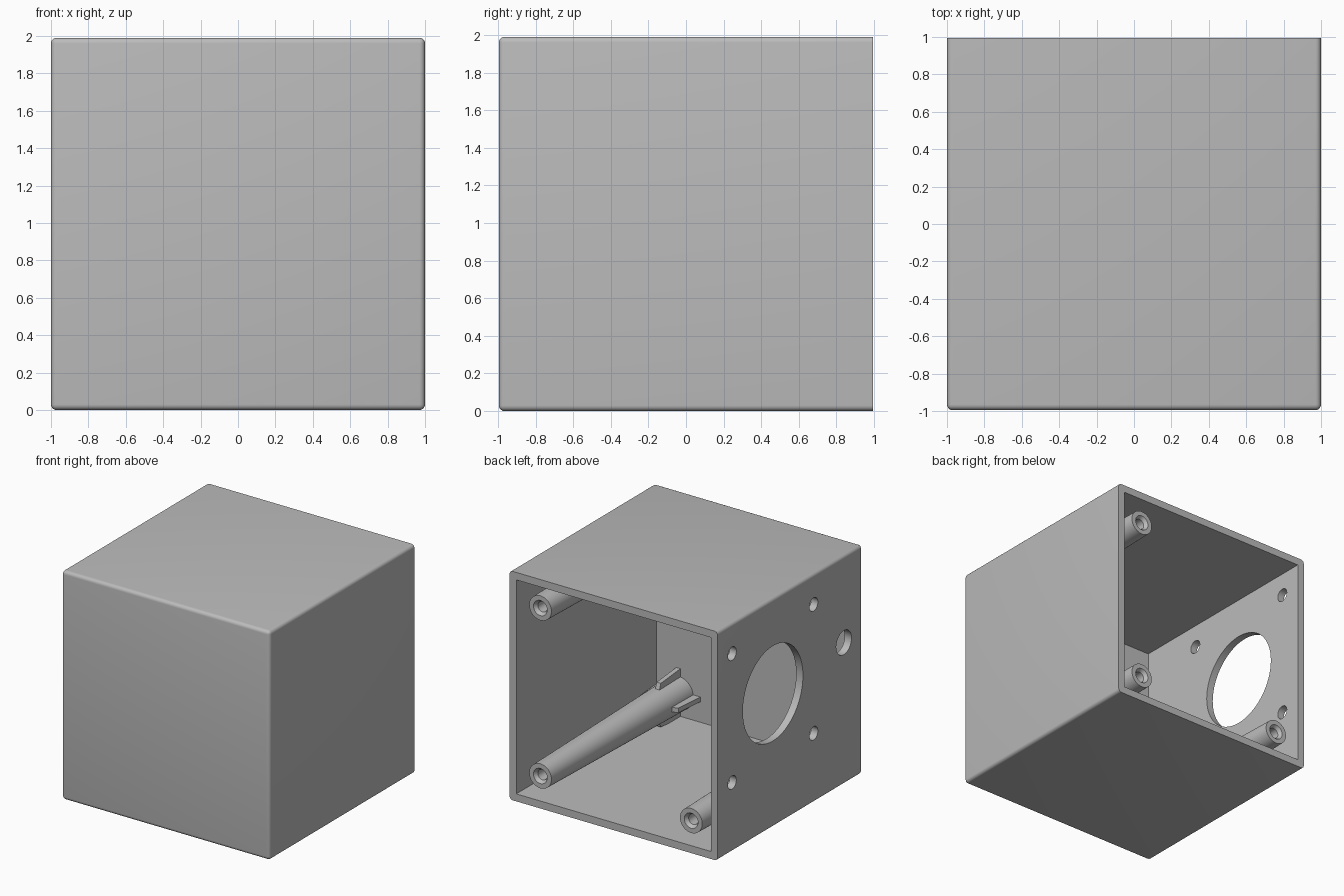
import bpy, bmesh
from math import pi, cos, sin
from mathutils import Matrix, Vector

old = bpy.data.objects.get("Cube")
if old:
    bpy.data.objects.remove(old, do_unlink=True)

W, H, D = 2.0, 1.99, 1.99      # outer width, height, depth
WALL = 0.065
FRONT = -D / 2 + WALL          # inner face of the front panel

grey = bpy.data.materials.new("plain grey")
grey.use_nodes = True
colour = (0.5, 0.5, 0.5, 1)
grey.diffuse_color = colour
grey.node_tree.nodes["Principled BSDF"].inputs["Base Color"].default_value = colour


def make(name, bm):
    bmesh.ops.recalc_face_normals(bm, faces=bm.faces)
    mesh = bpy.data.meshes.new(name)
    bm.to_mesh(mesh)
    bm.free()
    mesh.materials.append(grey)
    ob = bpy.data.objects.new(name, mesh)
    bpy.context.collection.objects.link(ob)
    return ob


def box(bm, lo, hi):
    lo, hi = Vector(lo), Vector(hi)
    size = hi - lo
    mat = Matrix.Translation((lo + hi) / 2) @ Matrix.Diagonal((*size, 1))
    bmesh.ops.create_cube(bm, size=1, matrix=mat)


def smooth(ob):
    bpy.ops.object.select_all(action="DESELECT")
    ob.select_set(True)
    bpy.context.view_layer.objects.active = ob
    bpy.ops.object.shade_smooth_by_angle(angle=pi / 6)


def cut(ob, cutter):
    cutter.hide_render = True
    mod = ob.modifiers.new("cut", "BOOLEAN")
    mod.operation = "DIFFERENCE"
    mod.solver = "EXACT"
    mod.object = cutter
    bpy.context.view_layer.objects.active = ob
    bpy.ops.object.modifier_apply(modifier=mod.name)
    bpy.data.objects.remove(cutter, do_unlink=True)


# Housing: rounded everywhere except around the open back
bm = bmesh.new()
box(bm, (-W / 2, -D / 2, 0), (W / 2, D / 2, H))
edges = [e for e in bm.edges if any(v.co.y < 0 for v in e.verts)]
bmesh.ops.bevel(bm, geom=edges, offset=0.03, segments=5, profile=0.5, affect="EDGES")
housing = make("housing", bm)

# Cavity
bm = bmesh.new()
box(bm, (-W / 2 + WALL, FRONT, WALL), (W / 2 - WALL, D, H - WALL))
cut(housing, make("cavity_cutter", bm))

# Side wall openings: large round window, four screw holes, cable hole
cy, cz, pitch = 0.235, 1.165, 0.56
holes = [(cy, cz, 0.413), (-0.74, 1.235, 0.105)]
holes += [(cy + a * pitch, cz + b * pitch, 0.058) for a in (-1, 1) for b in (-1, 1)]
bm = bmesh.new()
for y, z, r in holes:
    mat = Matrix.Translation((-W / 2, y, z)) @ Matrix.Rotation(pi / 2, 4, "Y")
    bmesh.ops.create_cone(bm, cap_ends=True, segments=64, radius1=r, radius2=r,
                          depth=0.3, matrix=mat)
cut(housing, make("hole_cutter", bm))
smooth(housing)


# Screw post: tapered lathe with a chamfered blind bore
def post(name, x, z):
    end = D / 2 - 0.03
    profile = [(0.145, FRONT - 0.01), (0.107, end), (0.066, end),
               (0.045, end - 0.03), (0.045, end - 0.4)]
    n = 40
    bm = bmesh.new()
    rings = [[bm.verts.new((x + r * cos(2 * pi * i / n), y, z + r * sin(2 * pi * i / n)))
              for i in range(n)] for r, y in profile]
    for a, b in zip(rings, rings[1:]):
        for i in range(n):
            j = (i + 1) % n
            bm.faces.new((a[i], a[j], b[j], b[i]))
    bm.faces.new(rings[0])
    bm.faces.new(rings[-1])
    smooth(make(name, bm))


# Four ribs around the foot of a post
def ribs(name, x, z):
    bm = bmesh.new()
    t = 0.02
    side = [(0.1, FRONT - 0.01), (0.215, FRONT - 0.01), (0.19, FRONT + 0.27), (0.1, FRONT + 0.3)]
    for k in range(4):
        mat = Matrix.Translation((x, 0, z)) @ Matrix.Rotation(k * pi / 2, 4, "Y")
        a, b = [[bm.verts.new(mat @ Vector((r, y, s))) for r, y in side] for s in (-t, t)]
        bm.faces.new(a)
        bm.faces.new(b)
        for i in range(4):
            j = (i + 1) % 4
            bm.faces.new((a[i], a[j], b[j], b[i]))
    make(name, bm)


PX, PZ = 0.725, 0.73
for place, sx, sz in (("upper_left", 1, 1), ("lower_left", 1, -1), ("lower_right", -1, -1)):
    post(place + "_screw_post", sx * PX, H / 2 + sz * PZ)
    ribs(place + "_post_ribs", sx * PX, H / 2 + sz * PZ)
